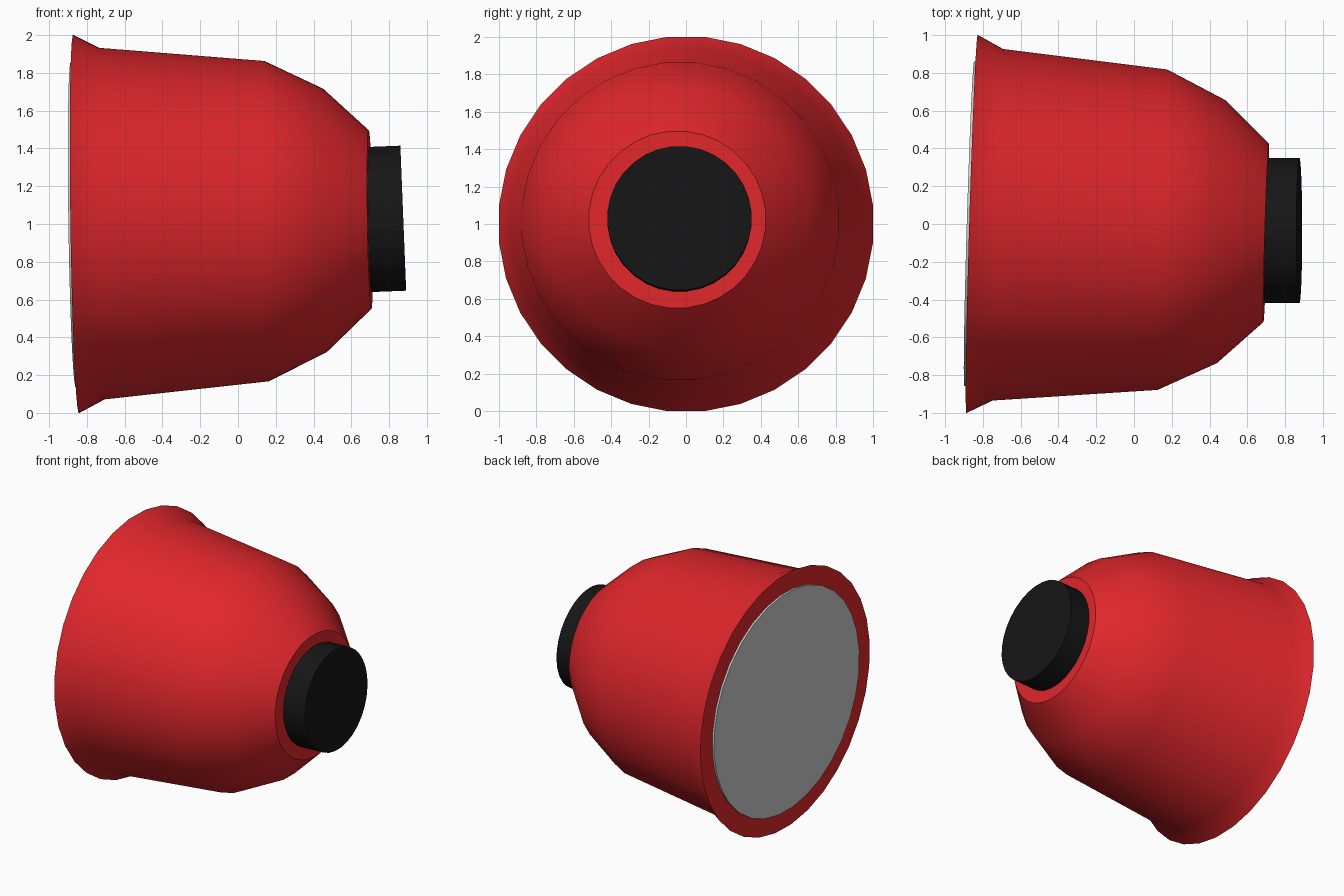
import bpy, bmesh, math
from mathutils import Vector

if "Cube" in bpy.data.objects:
    bpy.data.objects.remove(bpy.data.objects["Cube"])


def material(name, color):
    m = bpy.data.materials.new(name)
    m.diffuse_color = color
    m.use_nodes = True
    m.node_tree.nodes["Principled BSDF"].inputs["Base Color"].default_value = m.diffuse_color
    return m


def lathe(name, origin, axis, profile, mat=None, sides=32):
    """Revolve (distance along axis, radius) points and cap both ends."""
    axis = Vector(axis).normalized()
    u = Vector((0, 0, 1)).cross(axis).normalized()
    v = axis.cross(u)
    bm = bmesh.new()
    rings = []
    for t, r in profile:
        centre = Vector(origin) + axis * t
        ring = []
        for i in range(sides):
            a = 2 * math.pi * (i + 0.5) / sides
            ring.append(bm.verts.new(centre + r * (math.cos(a) * u + math.sin(a) * v)))
        rings.append(ring)
    for a, b in zip(rings, rings[1:]):
        for i in range(sides):
            j = (i + 1) % sides
            bm.faces.new((a[i], a[j], b[j], b[i]))
    bm.faces.new(rings[0])
    bm.faces.new(rings[-1])
    bmesh.ops.recalc_face_normals(bm, faces=bm.faces[:])
    mesh = bpy.data.meshes.new(name)
    bm.to_mesh(mesh)
    bm.free()
    ob = bpy.data.objects.new(name, mesh)
    bpy.context.collection.objects.link(ob)
    if mat:
        mesh.materials.append(mat)
    bpy.ops.object.select_all(action='DESELECT')
    ob.select_set(True)
    bpy.context.view_layer.objects.active = ob
    bpy.ops.object.shade_smooth_by_angle(angle=math.radians(30))
    return ob


red = material("red", (0.75, 0.02, 0.025, 1))
black = material("black", (0.008, 0.008, 0.008, 1))

tilt = (1, -0.03, 0.015)
rim_centre = (-0.857, 0, 1)

# Flared bell-shaped housing, wide end facing -x
lathe("housing", rim_centre, tilt,
      [(0, 1.005), (0.135, 0.935), (1.007, 0.852), (1.317, 0.70), (1.557, 0.474)], red)

# Thin grey disc set in the wide end
lathe("lens_disc", rim_centre, tilt, [(-0.015, 0.863), (0.01, 0.863)])

# Short black cap on the narrow end, with its own slight tilt
lathe("end_cap", (0.68, -0.035, 1.023), (1, 0, 0.04), [(0, 0.386), (0.195, 0.386)], black)
